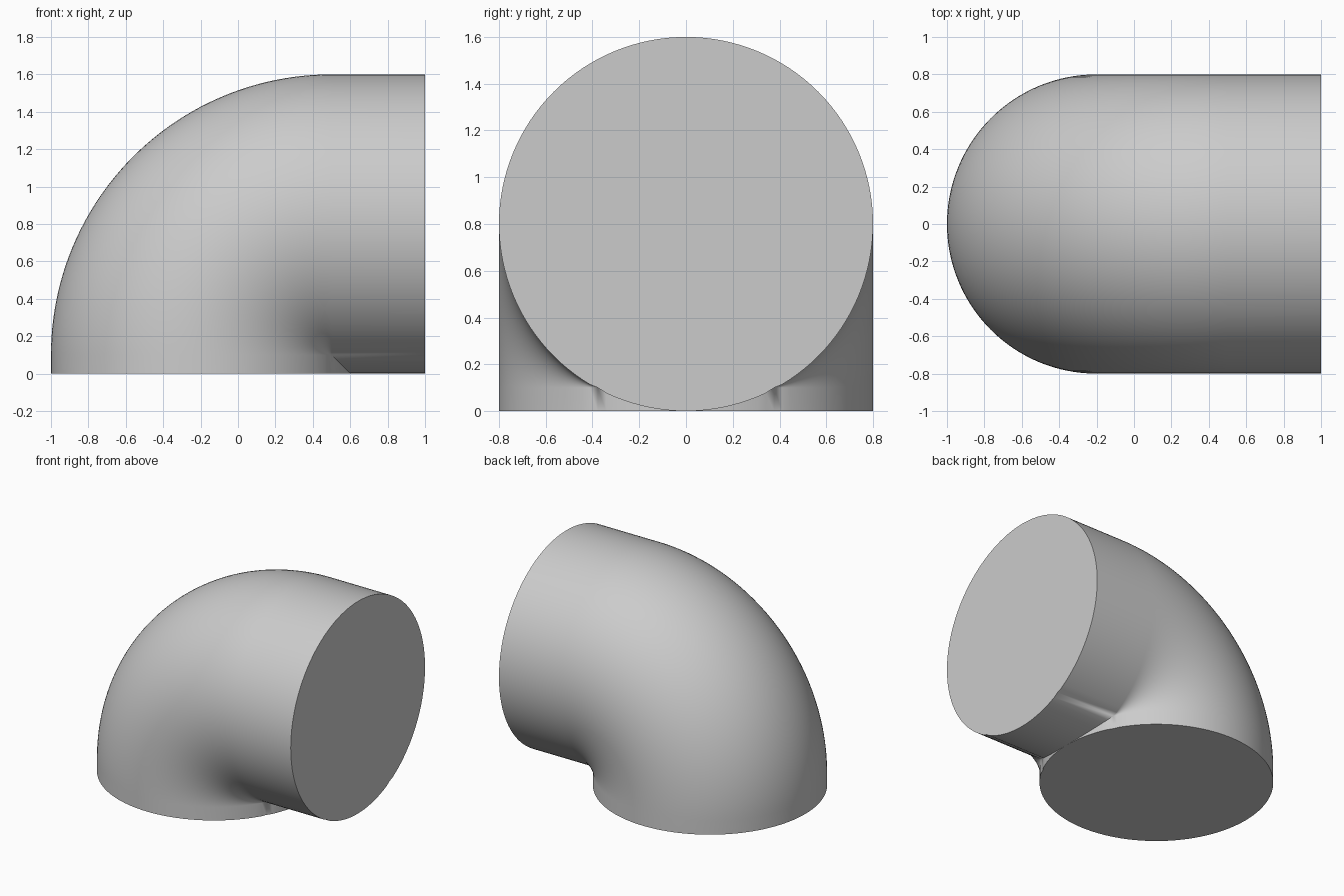
import bpy
import bmesh
from math import sin, cos, pi

if "Cube" in bpy.data.objects:
    bpy.data.objects.remove(bpy.data.objects["Cube"], do_unlink=True)

TUBE, BEND = 0.8, 0.7          # tube radius, bend radius of the centre line
CX, CZ = 0.5, 0.1              # bend axis
END_X = 1.0
SIDES, STEPS = 128, 48

grey = bpy.data.materials.new("light_grey")
grey.use_nodes = True
colour = (0.6, 0.6, 0.6, 1)
grey.diffuse_color = colour
grey.node_tree.nodes["Principled BSDF"].inputs["Base Color"].default_value = colour


def section():
    """Cross-section as (distance from bend axis, y), snapped onto the axis."""
    for i in range(SIDES):
        a = 2 * pi * i / SIDES
        r = BEND + TUBE * cos(a)
        yield (0 if abs(r) < 0.0095 else r), TUBE * sin(a)


def bend_point(r, y, t):
    # Past the axis the two straight stubs meet in a mitre
    if r < 0:
        return CX - r, y, CZ + r
    return CX - r * cos(t), y, CZ + r * sin(t)


bm = bmesh.new()
profile = list(section())

# Lower stub, quarter bend, then the straight horizontal stub
rings = [[bm.verts.new((CX - r, y, 0)) for r, y in profile]]
for s in range(STEPS + 1):
    t = s / STEPS * pi / 2
    rings.append([bm.verts.new(bend_point(r, y, t)) for r, y in profile])
rings.append([bm.verts.new((END_X, y, CZ + r)) for r, y in profile])

for a, b in zip(rings, rings[1:]):
    for i in range(SIDES):
        j = (i + 1) % SIDES
        bm.faces.new((a[i], a[j], b[j], b[i]))

# Flat end caps
bm.faces.new(rings[0])
bm.faces.new(rings[-1])

bmesh.ops.remove_doubles(bm, verts=bm.verts, dist=0.0001)
bmesh.ops.recalc_face_normals(bm, faces=bm.faces)

mesh = bpy.data.meshes.new("pipe_elbow")
bm.to_mesh(mesh)
bm.free()
mesh.materials.append(grey)
elbow = bpy.data.objects.new("pipe_elbow", mesh)
bpy.context.collection.objects.link(elbow)

bpy.ops.object.select_all(action="DESELECT")
elbow.select_set(True)
bpy.context.view_layer.objects.active = elbow
bpy.ops.object.shade_smooth_by_angle(angle=pi / 6)
